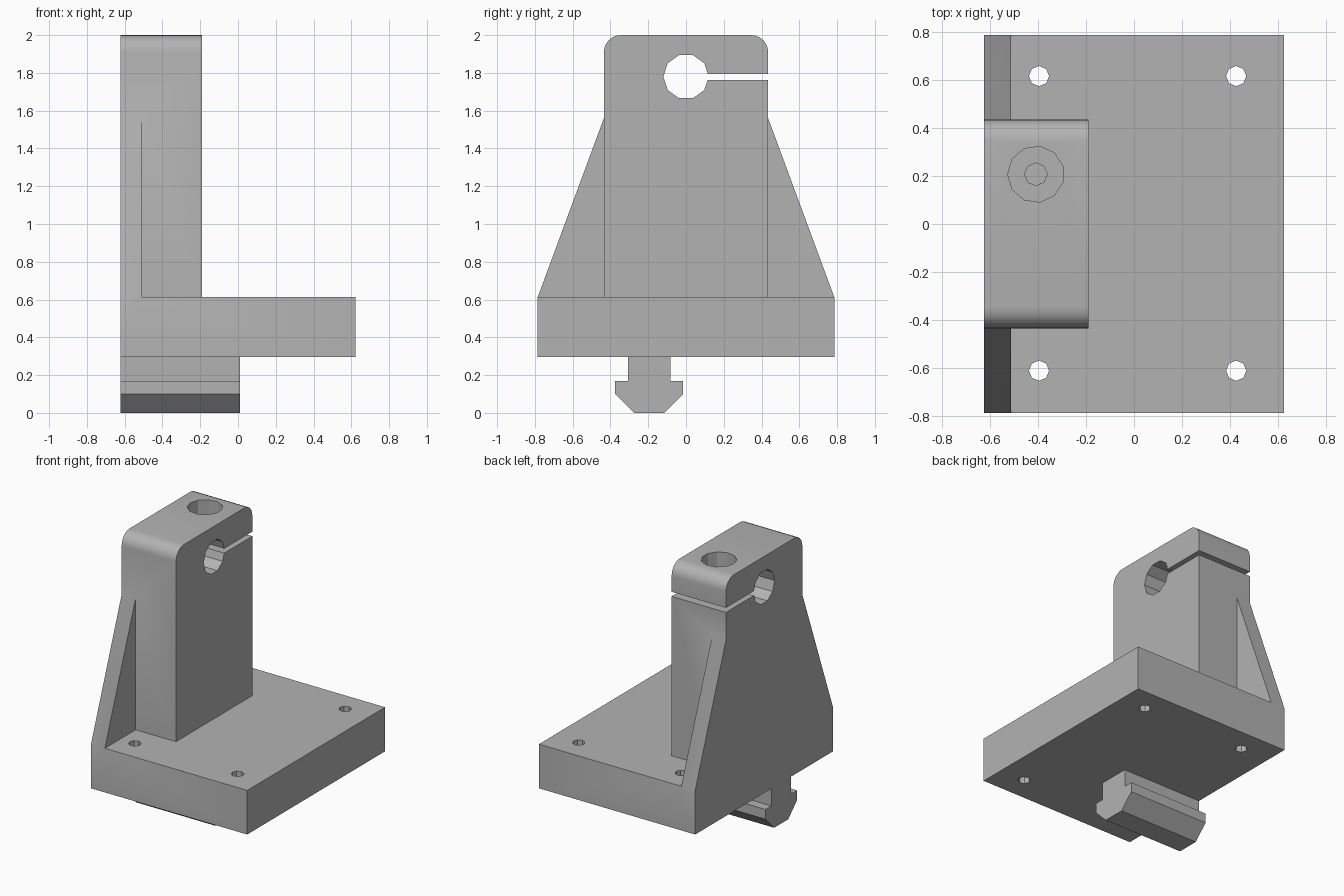
import bpy, bmesh, math
from mathutils import Vector

cube = bpy.data.objects.get("Cube")
if cube:
    bpy.data.objects.remove(cube, do_unlink=True)

grey = bpy.data.materials.new("plain_grey")
grey.use_nodes = True
grey.diffuse_color = (0.45, 0.45, 0.45, 1)
grey.node_tree.nodes["Principled BSDF"].inputs["Base Color"].default_value = (0.45, 0.45, 0.45, 1)


def prism(name, points, depth):
    """Extrude a closed 3D outline along the depth vector."""
    bm = bmesh.new()
    face = bm.faces.new([bm.verts.new(p) for p in points])
    ext = bmesh.ops.extrude_face_region(bm, geom=[face])
    moved = [g for g in ext["geom"] if isinstance(g, bmesh.types.BMVert)]
    bmesh.ops.translate(bm, verts=moved, vec=Vector(depth))
    bmesh.ops.recalc_face_normals(bm, faces=bm.faces)
    mesh = bpy.data.meshes.new(name)
    bm.to_mesh(mesh)
    bm.free()
    mesh.materials.append(grey)
    obj = bpy.data.objects.new(name, mesh)
    bpy.context.collection.objects.link(obj)
    return obj


def side_prism(name, yz, x0, x1):
    return prism(name, [(x0, y, z) for y, z in yz], (x1 - x0, 0, 0))


def ring(cx, cy, r, n, start=0.0):
    return [(cx + r * math.cos(start + math.tau * i / n),
             cy + r * math.sin(start + math.tau * i / n)) for i in range(n)]


def drill(name, x, y, r, n, z0, z1, start=0.0):
    return prism(name, [(a, b, z0) for a, b in ring(x, y, r, n, start)], (0, 0, z1 - z0))


def combine(target, other, operation):
    mod = target.modifiers.new(operation.lower(), "BOOLEAN")
    mod.operation, mod.solver, mod.object = operation, "EXACT", other
    bpy.context.view_layer.objects.active = target
    bpy.ops.object.modifier_apply(modifier=mod.name)
    bpy.data.objects.remove(other, do_unlink=True)


BACK, HALF, TOP, R = -0.623, 0.435, 2.0, 0.09
PLATE_LOW, PLATE_TOP, EDGE = 0.295, 0.613, 0.785

# Base plate
bracket = side_prism("bracket", [(-EDGE, PLATE_LOW), (EDGE, PLATE_LOW),
                                 (EDGE, PLATE_TOP), (-EDGE, PLATE_TOP)], BACK, 0.623)

# Upright clamp block with rounded top corners
arc = [(HALF - R + R * math.cos(a), TOP - R + R * math.sin(a))
       for a in (math.pi / 2 * i / 6 for i in range(7))]
block = [(HALF, PLATE_LOW)] + arc + [(-y, z) for y, z in reversed(arc)] + [(-HALF, PLATE_LOW)]
combine(bracket, side_prism("upright", block, BACK, -0.19), "UNION")

# Sloping gusset web along the back of the upright
web = [(-EDGE, PLATE_LOW), (EDGE, PLATE_LOW), (EDGE, PLATE_TOP),
       (HALF, 1.56), (-HALF, 1.56), (-EDGE, PLATE_TOP)]
combine(bracket, side_prism("gusset_web", web, BACK, -0.512), "UNION")

# T-shaped sliding foot below the plate
mid = -0.195
half_foot = [(0.08, 0), (0.18, 0.1), (0.18, 0.17), (0.113, 0.17), (0.113, 0.4)]
foot = [(mid + y, z) for y, z in half_foot] + [(mid - y, z) for y, z in reversed(half_foot)]
combine(bracket, side_prism("foot", foot, BACK, 0.01), "UNION")

# Rod bore and clamping slot
combine(bracket, side_prism("rod_bore", ring(0, 1.78, 0.12, 10), -0.8, 0), "DIFFERENCE")
slot = [(0.05, 1.762), (0.6, 1.762), (0.6, 1.795), (0.05, 1.795)]
combine(bracket, side_prism("clamp_slot", slot, -0.8, 0), "DIFFERENCE")

# Clamp screw hole with counterbore
combine(bracket, drill("counterbore", -0.408, 0.207, 0.117, 11, 1.88, 2.1, math.pi), "DIFFERENCE")
combine(bracket, drill("screw_hole", -0.408, 0.207, 0.047, 8, 1.4, 1.95), "DIFFERENCE")

# Mounting holes at the corners of the plate
for x in (-0.395, 0.425):
    for y in (-0.61, 0.615):
        combine(bracket, drill("mounting_hole", x, y, 0.042, 8, 0.2, 0.7), "DIFFERENCE")

bpy.ops.object.select_all(action="DESELECT")
bracket.select_set(True)
bpy.context.view_layer.objects.active = bracket
bpy.ops.object.shade_smooth_by_angle(angle=math.radians(30))
